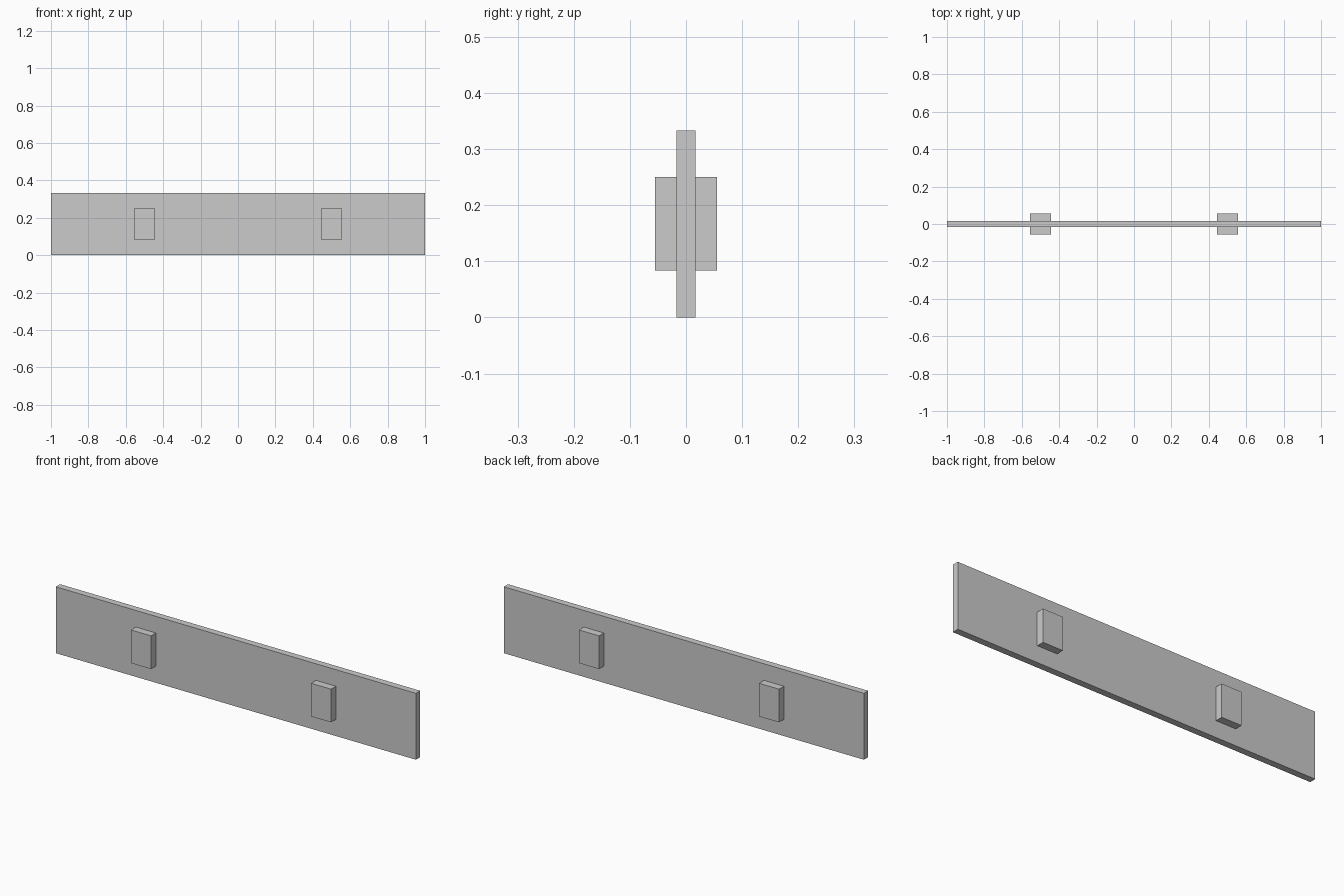
import bpy

if "Cube" in bpy.data.objects:
    bpy.data.objects.remove(bpy.data.objects["Cube"])


def box(name, centre, size):
    bpy.ops.mesh.primitive_cube_add(size=1, location=centre)
    obj = bpy.context.object
    obj.name = name
    obj.scale = size
    bpy.ops.object.transform_apply(location=False, rotation=False, scale=True)
    return obj


H = 1 / 3  # board height

# Long upright board
box("board", (0, 0, H / 2), (2, 0.0335, H))

# Two blocks passing through the board, standing proud on both faces
for side, x in (("left", -0.5), ("right", 0.5)):
    box(side + "_block", (x, 0, H / 2), (0.111, 0.11, H / 2))
